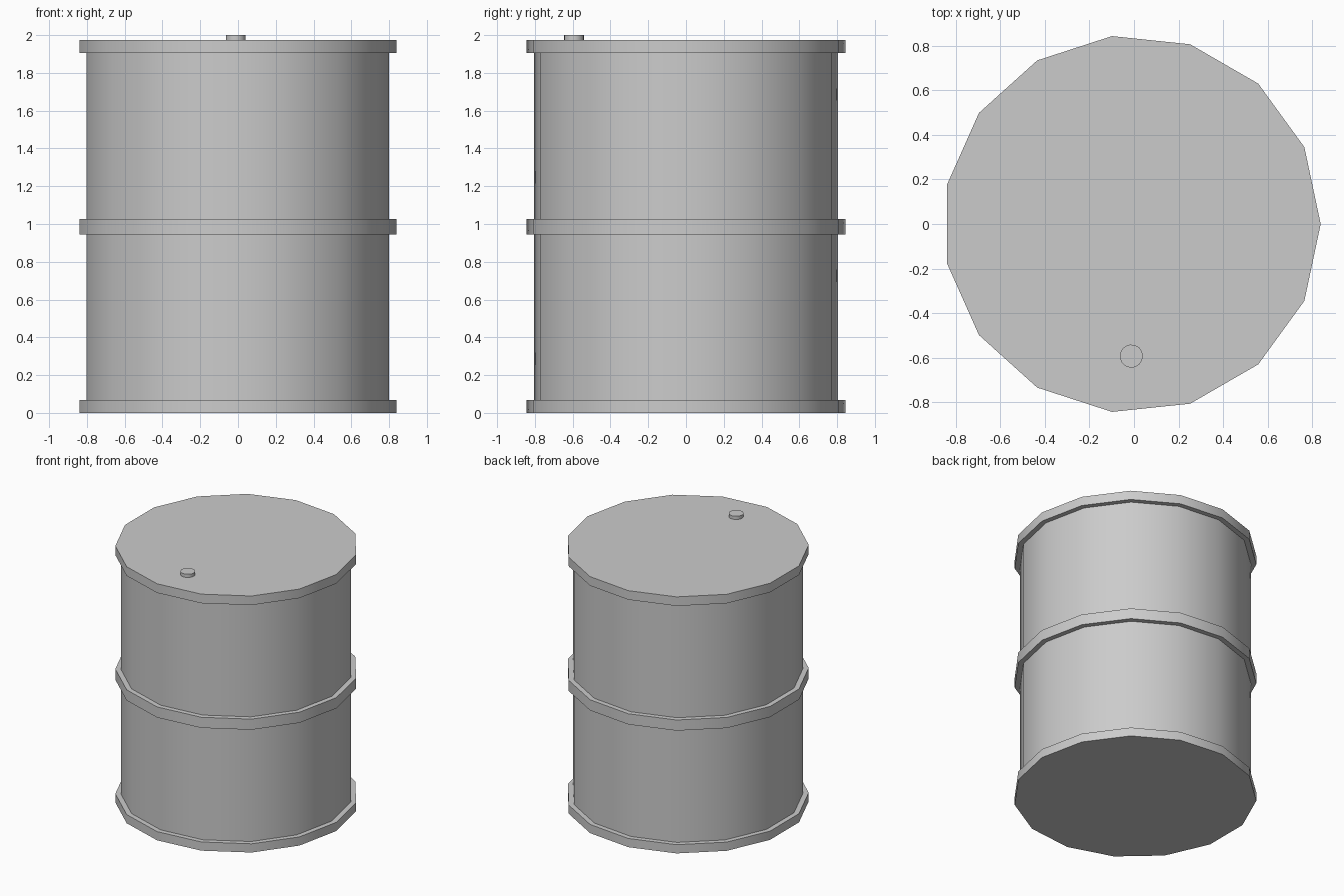
import bpy, bmesh, math

if "Cube" in bpy.data.objects:
    bpy.data.objects.remove(bpy.data.objects["Cube"])

CX = -0.01            # 15-sided outline is centred by its bounding box
R_BODY, R_HOOP = 0.81, 0.848


def lathe(name, profile, sides, cx, cy):
    """Spin a (radius, z) profile about z and close both ends with flat caps."""
    bm = bmesh.new()
    rings = []
    for r, z in profile:
        rings.append([bm.verts.new((r * math.cos(2 * math.pi * i / sides),
                                    r * math.sin(2 * math.pi * i / sides), z))
                      for i in range(sides)])
    for a, b in zip(rings, rings[1:]):
        for i in range(sides):
            j = (i + 1) % sides
            bm.faces.new((a[i], a[j], b[j], b[i]))
    bm.faces.new(rings[0][::-1])
    bm.faces.new(rings[-1])
    bm.normal_update()
    mesh = bpy.data.meshes.new(name)
    bm.to_mesh(mesh)
    bm.free()
    ob = bpy.data.objects.new(name, mesh)
    ob.location = (cx, cy, 0)
    bpy.context.collection.objects.link(ob)
    bpy.ops.object.select_all(action='DESELECT')
    ob.select_set(True)
    bpy.context.view_layer.objects.active = ob
    bpy.ops.object.shade_smooth_by_angle(angle=math.radians(35))
    return ob


# Barrel wall with bottom rim, middle hoop and top rim
hoops = [(0.0, 0.067), (0.945, 1.027), (1.905, 1.975)]
profile = []
for low, high in hoops:
    if low > 0:
        profile.append((R_BODY, low))
    profile += [(R_HOOP, low), (R_HOOP, high)]
    if high < 1.9:
        profile.append((R_BODY, high))
lathe("barrel", profile, 15, CX, 0)

# Small filler plug on the lid, near the front edge
lathe("filler_plug", [(0.052, 1.975), (0.052, 2.0)], 15, -0.012, -0.593)
